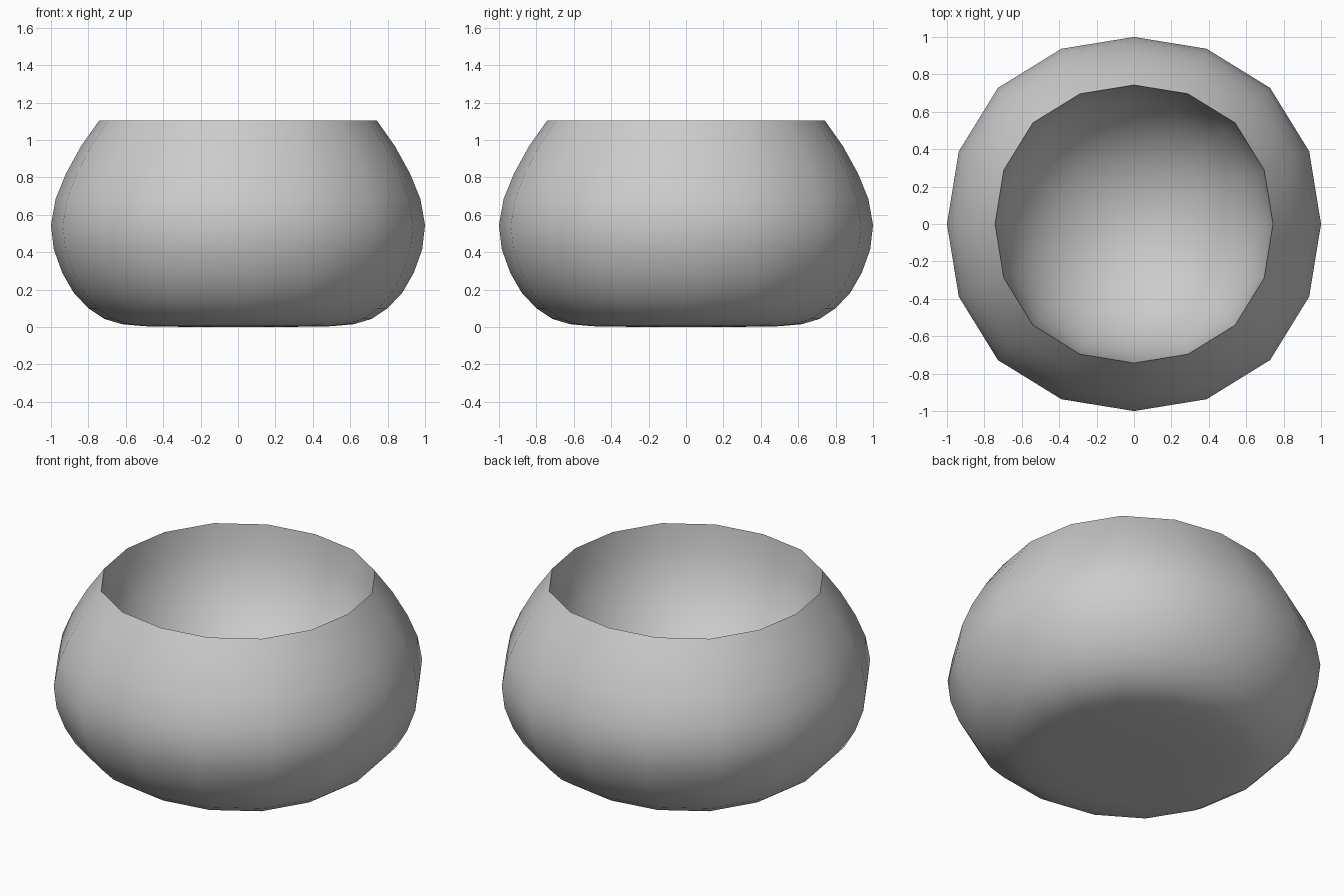
import bpy, bmesh
from math import sin, cos, tau

if "Cube" in bpy.data.objects:
    bpy.data.objects.remove(bpy.data.objects["Cube"])

RIM_R, RIM_Z, DEPTH = 0.743, 1.103, 0.76
SIDES = 16
# Slightly squared 16-sided plan, repeated every quarter turn
SQUARE = [1.0, 1.014, 1.029, 1.014]
# Outer wall profile (radius, height) from base to rim
OUTER = [(0.25, 0.0), (0.50, 0.004), (0.62, 0.015), (0.715, 0.043), (0.80, 0.10),
         (0.88, 0.185), (0.94, 0.29), (0.985, 0.415), (1.0, 0.545), (0.975, 0.685),
         (0.92, 0.82), (0.84, 0.965), (RIM_R, RIM_Z)]
# Round hollow profile from rim to just above its lowest point
STEPS = 8
HOLLOW = [(RIM_R * cos(tau / 4 * k / STEPS), RIM_Z - DEPTH * sin(tau / 4 * k / STEPS))
          for k in range(1, STEPS)]

bm = bmesh.new()


def ring(r, z):
    return [bm.verts.new((r * SQUARE[i % 4] * cos(tau * i / SIDES),
                          r * SQUARE[i % 4] * sin(tau * i / SIDES), z))
            for i in range(SIDES)]


# Outer wall, knife-edge rim and hollow as one continuous skin
rings = [ring(r, z) for r, z in OUTER + HOLLOW]
for low, high in zip(rings, rings[1:]):
    for i in range(SIDES):
        j = (i + 1) % SIDES
        bm.faces.new((low[i], low[j], high[j], high[i]))

# Closed base and bottom of the hollow
base = bm.verts.new((0, 0, 0))
pit = bm.verts.new((0, 0, RIM_Z - DEPTH))
for i in range(SIDES):
    j = (i + 1) % SIDES
    bm.faces.new((base, rings[0][j], rings[0][i]))
    bm.faces.new((pit, rings[-1][i], rings[-1][j]))

# Smooth everywhere except the sharp rim
for f in bm.faces:
    f.smooth = True
rim = rings[len(OUTER) - 1]
for i in range(SIDES):
    bm.edges.get((rim[i], rim[(i + 1) % SIDES])).smooth = False

mesh = bpy.data.meshes.new("bowl")
bm.to_mesh(mesh)
bm.free()
bowl = bpy.data.objects.new("bowl", mesh)
bpy.context.collection.objects.link(bowl)
